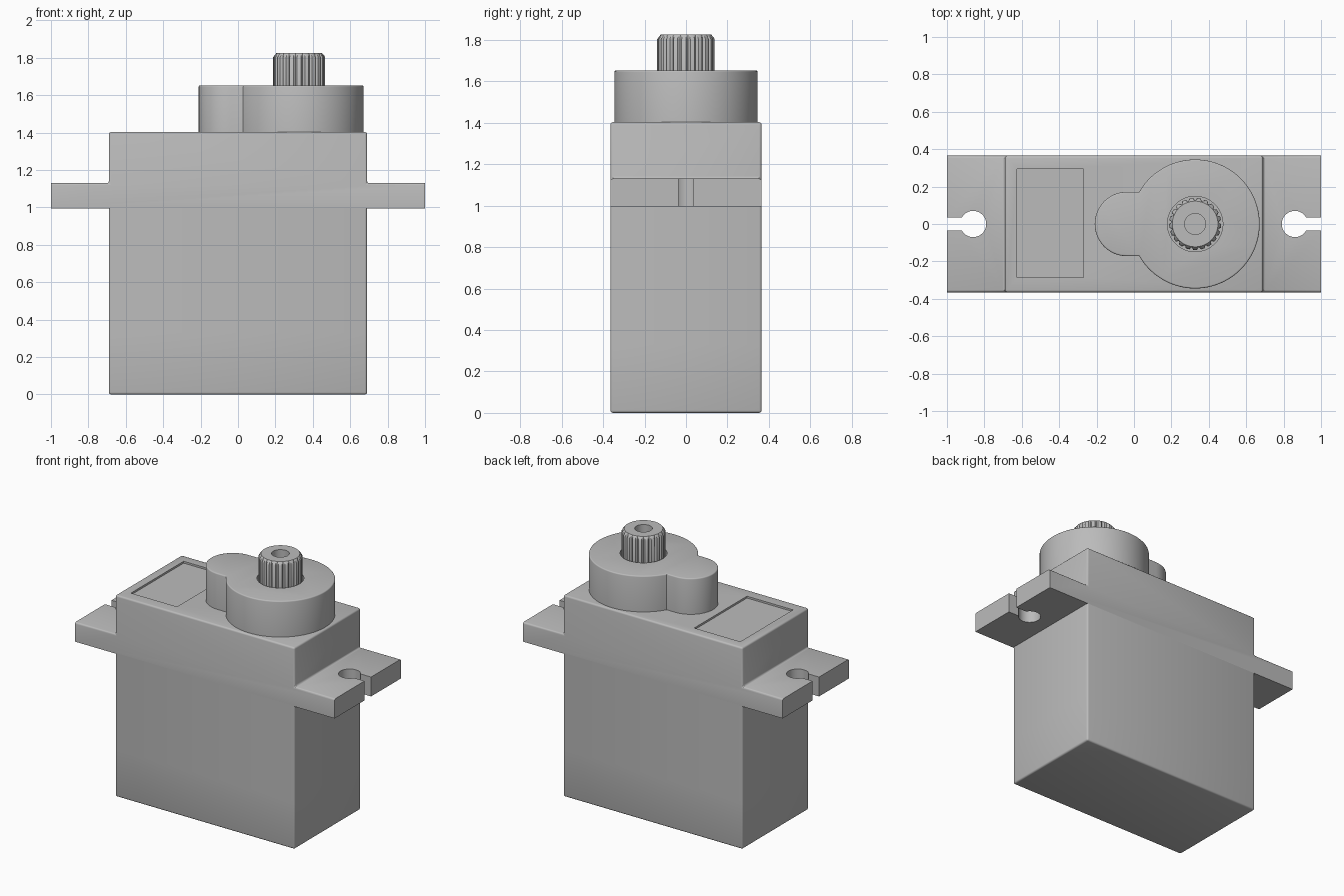
import bpy, bmesh
from math import pi, sin, cos, acos, asin, sqrt, radians

cube = bpy.data.objects.get("Cube")
if cube:
    bpy.data.objects.remove(cube, do_unlink=True)

grey = bpy.data.materials.new("grey plastic")
grey.use_nodes = True
COLOUR = (0.5, 0.5, 0.5, 1)
grey.diffuse_color = COLOUR
grey.node_tree.nodes["Principled BSDF"].inputs["Base Color"].default_value = COLOUR

HX, HY = 0.69, 0.365          # half size of the case
SHAFT_X = 0.327


def loft(name, rings, round_rule=None, size=0.012):
    """Skin matching point rings, cap both ends, round edges picked by a rule."""
    bm = bmesh.new()
    loops = [[bm.verts.new(p) for p in ring] for ring in rings]
    for low, high in zip(loops, loops[1:]):
        for i in range(len(low)):
            j = (i + 1) % len(low)
            bm.faces.new((low[i], low[j], high[j], high[i]))
    bm.faces.new(loops[0][::-1])
    bm.faces.new(loops[-1])
    bmesh.ops.recalc_face_normals(bm, faces=bm.faces)
    if round_rule:
        edges = [e for e in bm.edges if round_rule(*[v.co for v in e.verts])]
        bmesh.ops.bevel(bm, geom=edges, offset=size, segments=3, profile=0.5,
                        affect='EDGES', clamp_overlap=True)
    mesh = bpy.data.meshes.new(name)
    bm.to_mesh(mesh)
    bm.free()
    mesh.materials.append(grey)
    obj = bpy.data.objects.new(name, mesh)
    bpy.context.collection.objects.link(obj)
    return obj


def prism(name, outline, z0, z1, rule=None, size=0.012):
    return loft(name, [[(x, y, z) for x, y in outline] for z in (z0, z1)], rule, size)


def rect(x0, x1, y0, y1):
    return [(x0, y0), (x1, y0), (x1, y1), (x0, y1)]


def arc(cx, r, a0, a1, n):
    return [(cx + r * cos(a0 + (a1 - a0) * i / n), r * sin(a0 + (a1 - a0) * i / n))
            for i in range(n + 1)]


def circle(cx, r, n=64):
    return arc(cx, r, 0, 2 * pi, n)[:-1]


def activate(obj):
    bpy.ops.object.select_all(action='DESELECT')
    obj.select_set(True)
    bpy.context.view_layer.objects.active = obj


def cut(obj, cutter):
    mod = obj.modifiers.new("cut", 'BOOLEAN')
    mod.operation, mod.solver, mod.object = 'DIFFERENCE', 'EXACT', cutter
    activate(obj)
    bpy.ops.object.modifier_apply(modifier=mod.name)
    bpy.data.objects.remove(cutter, do_unlink=True)


def vertical(a, b):
    return abs(a.z - b.z) > 0.01


# Lower and middle case
base = prism("bottom_cover", rect(-HX, HX, -HY, HY), 0, 0.33,
             lambda a, b: vertical(a, b) or max(a.z, b.z) < 0.01)
middle = prism("middle_case", rect(-HX, HX, -HY, HY), 0.33, 1.0, vertical)

# Upper case with mounting ears, one stepped profile across the depth
half = [(1, 0.995), (1, 1.13), (HX, 1.13), (HX, 1.403)]
profile = half + [(-x, z) for x, z in half[::-1]]
upper = loft("upper_case", [[(x, y, z) for x, z in profile] for y in (-HY, HY)],
             lambda a, b: min(a.z, b.z) > 1.05 and min(abs(a.x), abs(b.x)) < 0.99)

# Keyhole screw slots in the ears
HOLE_R, SLOT = 0.07, 0.036
gap = asin(SLOT / HOLE_R)
for side in (1, -1):
    key = arc(0.86, HOLE_R, gap, 2 * pi - gap, 32) + [(1.1, -SLOT), (1.1, SLOT)]
    cut(upper, prism("slot_cutter", [(side * x, y) for x, y in key], 0.9, 1.2))

# Shallow label recess
cut(upper, prism("label_cutter", rect(-0.625, -0.27, -0.285, 0.295), 1.39, 1.5))

# Gear housing: large and small rounds joined by a short neck
BIG, SMALL, SMALL_X = 0.345, 0.172, -0.038
join = acos(-sqrt(BIG ** 2 - SMALL ** 2) / BIG)
outline = arc(SHAFT_X, BIG, -join, join, 72) + arc(SMALL_X, SMALL, pi / 2, 3 * pi / 2, 32)
housing = prism("gear_housing", outline, 1.39, 1.653,
                lambda a, b: min(a.z, b.z) > 1.6, 0.008)
cut(housing, prism("shaft_bore", circle(SHAFT_X, 0.148), 1.6, 1.7))

# Splined output shaft with a chamfered tip and a screw hole
TEETH, STEPS = 21, 8


def spline_ring(z, limit):
    ring = []
    for i in range(TEETH * STEPS):
        wave = max(0, sin(2 * pi * i / STEPS))
        r = min(0.139 - 0.013 * wave, limit)
        a = 2 * pi * i / (TEETH * STEPS)
        ring.append((SHAFT_X + r * cos(a), r * sin(a), z))
    return ring


shaft = loft("output_shaft", [spline_ring(1.59, 1), spline_ring(1.803, 1),
                              spline_ring(1.813, 0.133), spline_ring(1.825, 0.122)])
cut(shaft, prism("screw_hole", circle(SHAFT_X, 0.056, 40), 1.68, 1.9))

for part in (base, middle, upper, housing, shaft):
    activate(part)
    bpy.ops.object.shade_smooth_by_angle(angle=radians(32))
